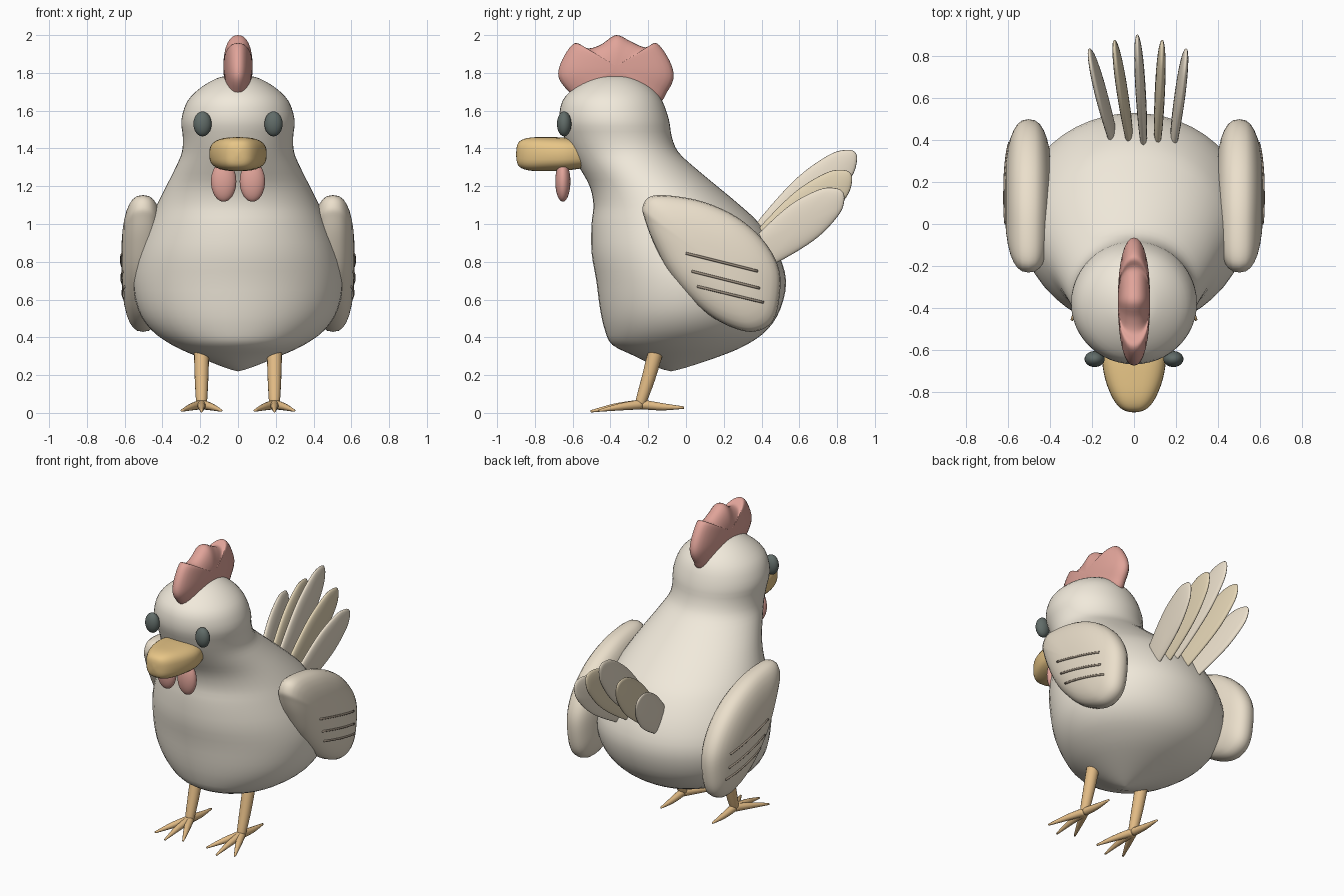
import bpy, bmesh, math
from mathutils import Vector

if "Cube" in bpy.data.objects:
    bpy.data.objects.remove(bpy.data.objects["Cube"])


def material(name, r, g, b):
    m = bpy.data.materials.new(name)
    m.diffuse_color = (r, g, b, 1)
    m.use_nodes = True
    m.node_tree.nodes["Principled BSDF"].inputs["Base Color"].default_value = m.diffuse_color
    return m


CREAM = material("cream", 0.88, 0.82, 0.71)
WING = material("wing_tan", 0.83, 0.74, 0.60)
TAN = material("tan", 0.77, 0.66, 0.46)
BROWN = material("brown", 0.33, 0.27, 0.21)
ORANGE = material("orange", 0.80, 0.56, 0.24)
LEG = material("leg_orange", 0.78, 0.51, 0.24)
RED = material("red", 0.75, 0.37, 0.32)
BLACK = material("black", 0.12, 0.15, 0.14)


def spline(pts, steps, closed=False):
    """Smooth Catmull-Rom resampling of points of any dimension."""
    n, out = len(pts), []
    for i in range(n if closed else n - 1):
        idx = [i - 1, i, i + 1, i + 2]
        idx = [k % n if closed else min(max(k, 0), n - 1) for k in idx]
        for s in range(steps):
            t = s / steps
            out.append([0.5 * (2 * b + (c - a) * t + (2 * a - 5 * b + 4 * c - d) * t * t
                               + (3 * b - a - 3 * c + d) * t ** 3)
                        for a, b, c, d in zip(*(pts[k] for k in idx))])
    if not closed:
        out.append(list(pts[-1]))
    return out


def loft(name, rings, mat):
    """Skin a list of closed rings, closing both ends."""
    bm = bmesh.new()
    rows = [[bm.verts.new(p) for p in r] for r in rings]
    n = len(rows[0])
    for a, b in zip(rows, rows[1:]):
        for i in range(n):
            j = (i + 1) % n
            bm.faces.new((a[i], a[j], b[j], b[i]))
    bm.faces.new(rows[0])
    bm.faces.new(rows[-1])
    bmesh.ops.remove_doubles(bm, verts=bm.verts, dist=1e-5)
    bmesh.ops.recalc_face_normals(bm, faces=bm.faces)
    for f in bm.faces:
        f.smooth = True
    me = bpy.data.meshes.new(name)
    bm.to_mesh(me)
    bm.free()
    ob = bpy.data.objects.new(name, me)
    bpy.context.collection.objects.link(ob)
    me.materials.append(mat)
    return ob


def spow(v, p):
    return math.copysign(abs(v) ** p, v)


def puff(name, outline, half, p, place, mat, steps=5):
    """Pillow shape: outline shrinks to its middle on both sides."""
    pts = spline(outline, steps, True)
    cu = sum(q[0] for q in pts) / len(pts)
    cv = sum(q[1] for q in pts) / len(pts)
    rings = []
    for k in range(17):
        a = math.pi * (k / 16 - 0.5)
        s, x = max(math.cos(a), 0) ** p, half * spow(math.sin(a), p)
        if k in (0, 16):
            s = 0
        rings.append([place(x, cu + (u - cu) * s, cv + (v - cv) * s) for u, v in pts])
    return loft(name, rings, mat)


def tube(name, pts, mat, n=12):
    """Round tapering tube through (x, y, z, radius) points."""
    P = [Vector(p[:3]) for p in pts]
    rings = []
    for i, p in enumerate(P):
        d = P[min(i + 1, len(P) - 1)] - P[max(i - 1, 0)]
        q = d.to_track_quat('Z', 'Y')
        rings.append([p + q @ Vector((math.cos(2 * math.pi * k / n), math.sin(2 * math.pi * k / n), 0)) * pts[i][3]
                      for k in range(n)])
    return loft(name, rings, mat)


def ball(name, loc, radii, mat):
    bpy.ops.mesh.primitive_uv_sphere_add(segments=32, ring_count=20, location=loc)
    ob = bpy.context.object
    ob.name, ob.scale = name, radii
    ob.data.materials.append(mat)
    bpy.ops.object.shade_smooth()
    return ob


# Body and head: elliptical sections (z, front y, back y, half width)
body = [(0.22, -0.08, -0.08, 0), (0.24, -0.15, 0.0, 0.07), (0.30, -0.27, 0.18, 0.22),
        (0.36, -0.39, 0.32, 0.35), (0.44, -0.43, 0.43, 0.46), (0.55, -0.455, 0.50, 0.53),
        (0.70, -0.475, 0.53, 0.555), (0.85, -0.50, 0.485, 0.53), (1.0, -0.50, 0.39, 0.475),
        (1.1, -0.49, 0.285, 0.43), (1.2, -0.51, 0.165, 0.38), (1.3, -0.565, 0.045, 0.33),
        (1.38, -0.61, -0.04, 0.297), (1.46, -0.645, -0.075, 0.292), (1.55, -0.67, -0.09, 0.30),
        (1.65, -0.655, -0.125, 0.268), (1.72, -0.59, -0.18, 0.20), (1.77, -0.50, -0.26, 0.115),
        (1.785, -0.43, -0.32, 0.055), (1.79, -0.37, -0.37, 0)]
loft("body", [[(w * math.cos(2 * math.pi * k / 48), (f + b) / 2 + (b - f) / 2 * math.sin(2 * math.pi * k / 48), z)
               for k in range(48)] for z, f, b, w in spline(body, 3)], CREAM)

# Comb
comb = [(-0.62, 1.70), (-0.675, 1.78), (-0.655, 1.87), (-0.59, 1.957), (-0.52, 1.93), (-0.45, 1.95),
        (-0.37, 2.0), (-0.29, 1.965), (-0.215, 1.935), (-0.155, 1.957), (-0.09, 1.87), (-0.065, 1.78),
        (-0.10, 1.70), (-0.16, 1.64), (-0.37, 1.68), (-0.56, 1.66)]
puff("comb", comb, 0.077, 0.9, lambda x, u, v: (x, u, v), RED)

# Beak: rounded-box sections (y, half width, half height)
beak = [(-0.52, 0.12, 0.07), (-0.58, 0.14, 0.08), (-0.65, 0.152, 0.088), (-0.74, 0.138, 0.09), (-0.82, 0.108, 0.088),
        (-0.87, 0.075, 0.075), (-0.893, 0.04, 0.05), (-0.9, 0, 0)]
loft("beak", [[(w * spow(math.cos(2 * math.pi * k / 32), 0.7), y, 1.37 + h * spow(math.sin(2 * math.pi * k / 32), 0.7))
               for k in range(32)] for y, w, h in spline(beak, 3)], ORANGE)

# Wing outline, and groove lines as (start y, z, end y, z)
wing = [(-0.23, 1.09), (-0.19, 1.145), (-0.08, 1.15), (0.1, 1.115), (0.28, 1.03), (0.42, 0.9), (0.495, 0.75),
        (0.49, 0.58), (0.45, 0.475), (0.36, 0.43), (0.25, 0.45), (0.12, 0.52), (0.0, 0.63), (-0.1, 0.76),
        (-0.18, 0.92), (-0.22, 1.03)]
lines = [(0.0, 0.845, 0.38, 0.75), (0.03, 0.75, 0.39, 0.66), (0.06, 0.67, 0.41, 0.585)]

for side, s in (("left", -1), ("right", 1)):
    ball(side + "_eye", (s * 0.188, -0.645, 1.53), (0.048, 0.038, 0.066), BLACK)
    ball(side + "_wattle", (s * 0.076, -0.652, 1.225), (0.067, 0.04, 0.107), RED)

    # Wings with feather lines on the outer face
    w = puff(side + "_wing", wing, 0.115, 0.8, lambda x, u, v: (s * (0.503 + x), u, v), WING)
    bpy.context.view_layer.update()
    for i, (y0, z0, y1, z1) in enumerate(lines):
        path = []
        for k in range(13):
            t = k / 12
            y, z = y0 + (y1 - y0) * t, z0 + (z1 - z0) * t
            hit, p, nrm, f = w.ray_cast(Vector((s * 2, y, z)), Vector((-s, 0, 0)))
            path.append((p.x if hit else s * 0.6, y, z, 0.007))
        tube(f"{side}_wing_line_{i + 1}", path, BROWN, 8)

    # Leg and four toes
    x = s * 0.193
    tube(side + "_leg", spline([(x, -0.15, 0.36, 0.04), (x, -0.172, 0.28, 0.039), (x, -0.20, 0.18, 0.036),
                                (x, -0.235, 0.07, 0.03), (x, -0.245, 0.04, 0.025)], 3), LEG, 16)
    for i, (dx, ty, tz) in enumerate([(0, -0.505, 0.008), (-0.105, -0.46, 0.012), (0.105, -0.46, 0.012), (0, -0.01, 0.028)]):
        tube(f"{side}_toe_{i + 1}", spline([(x, -0.235, 0.045, 0.026), (x + dx * 0.5, -0.235 + (ty + 0.235) * 0.5, 0.032, 0.019),
                                            (x + dx, ty, tz, 0.006)], 4), LEG)

# Tail fan: (base x, tip x, base y, base z, tip y, tip z)
leaf = [(0, 0), (0.08, 0.07), (0.3, 0.1), (0.6, 0.112), (0.85, 0.085), (0.96, 0.045), (1, 0),
        (0.96, -0.045), (0.85, -0.085), (0.6, -0.112), (0.3, -0.1), (0.08, -0.07)]
fan = [(-0.08, -0.215, 0.34, 0.80, 0.83, 1.17), (-0.01, -0.095, 0.35, 0.83, 0.87, 1.27),
       (0.05, 0.015, 0.35, 0.865, 0.895, 1.38), (0.11, 0.135, 0.35, 0.83, 0.87, 1.27),
       (0.18, 0.25, 0.34, 0.80, 0.83, 1.17)]
for i, (x0, x1, y0, z0, y1, z1) in enumerate(fan):
    L = math.hypot(y1 - y0, z1 - z0)
    c, d = (y1 - y0) / L, (z1 - z0) / L
    puff(f"tail_feather_{i + 1}", leaf, 0.024, 0.9,
         lambda x, u, v: (x + x0 + (x1 - x0) * u, y0 + c * L * u - d * v, z0 + d * L * u + c * v),
         TAN if i % 2 else WING)
